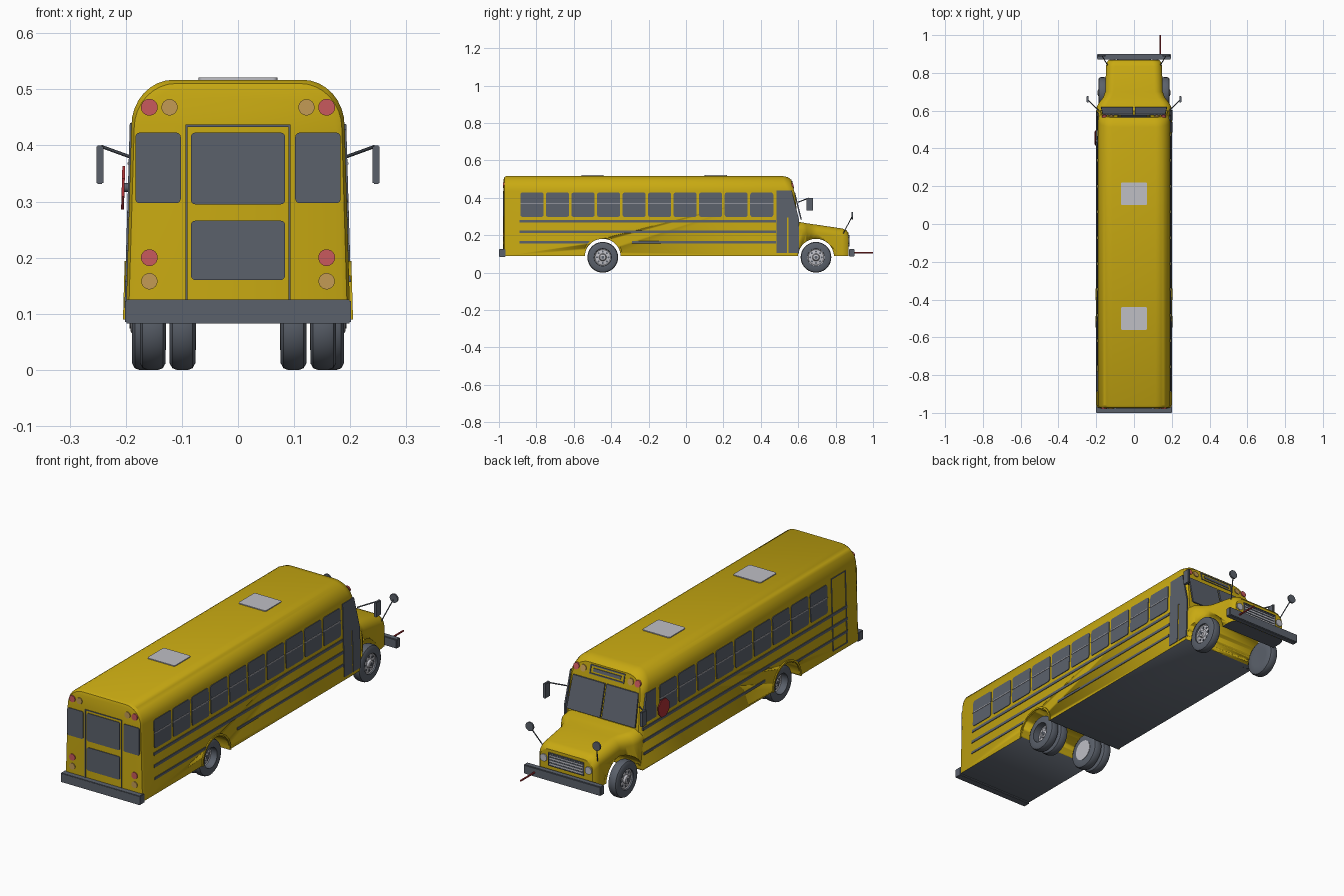
import bpy, bmesh, math
from math import sin, cos, pi
from mathutils import Vector, Matrix

if "Cube" in bpy.data.objects:
    bpy.data.objects.remove(bpy.data.objects["Cube"])


def material(name, r, g, b):
    m = bpy.data.materials.new(name)
    m.use_nodes = True
    m.diffuse_color = (r, g, b, 1)
    m.node_tree.nodes["Principled BSDF"].inputs["Base Color"].default_value = (r, g, b, 1)
    return m


YELLOW = material("bus yellow", .58, .40, .006)
DARK = material("dark grey", .105, .12, .148)
LIGHT = material("light grey", .52, .52, .56)
RED = material("lamp red", .58, .10, .11)
AMBER = material("lamp amber", .55, .33, .09)
SIGN = material("sign red", .42, .03, .035)


def finish(bm, name, mats, angle=35):
    bmesh.ops.recalc_face_normals(bm, faces=bm.faces)
    me = bpy.data.meshes.new(name)
    bm.to_mesh(me)
    bm.free()
    ob = bpy.data.objects.new(name, me)
    bpy.context.collection.objects.link(ob)
    for m in mats:
        me.materials.append(m)
    bpy.ops.object.select_all(action='DESELECT')
    ob.select_set(True)
    bpy.context.view_layer.objects.active = ob
    bpy.ops.object.shade_smooth_by_angle(angle=math.radians(angle))
    return ob


def loft(name, rings, mats):
    """Skin closed rings and cap the ends; the floor gets the second material."""
    bm = bmesh.new()
    rows = [[bm.verts.new(p) for p in r] for r in rings]
    n = len(rows[0])
    for a, b in zip(rows, rows[1:]):
        for i in range(n):
            j = (i + 1) % n
            bm.faces.new((a[i], a[j], b[j], b[i]))
    bm.faces.new(rows[0])
    bm.faces.new(rows[-1])
    bm.normal_update()
    for f in bm.faces:
        if all(v.co.z < .095 for v in f.verts):
            f.material_index = 1
    return finish(bm, name, mats)


def box(name, lo, hi, mat, bevel=0):
    bm = bmesh.new()
    bmesh.ops.create_cube(bm, size=1)
    lo, hi = Vector(lo), Vector(hi)
    for v in bm.verts:
        v.co = (lo + hi) / 2 + v.co * (hi - lo)
    if bevel:
        bmesh.ops.bevel(bm, geom=bm.edges[:], offset=bevel, segments=2, affect='EDGES')
    return finish(bm, name, [mat])


def rod(name, p, q, radius, mat, sides=12):
    p, q = Vector(p), Vector(q)
    m = Matrix.Translation((p + q) / 2) @ (q - p).to_track_quat('Z', 'Y').to_matrix().to_4x4()
    bm = bmesh.new()
    bmesh.ops.create_cone(bm, cap_ends=True, segments=sides, radius1=radius, radius2=radius,
                          depth=(q - p).length, matrix=m)
    return finish(bm, name, [mat])


# 2D outlines and thin plates laid on a surface
def rect(u0, v0, u1, v1, r=0):
    if not r:
        return [(u0, v0), (u1, v0), (u1, v1), (u0, v1)]
    out = []
    for k, (cu, cv) in enumerate([(u1 - r, v1 - r), (u0 + r, v1 - r), (u0 + r, v0 + r), (u1 - r, v0 + r)]):
        out += [(cu + r * cos((k + i / 3) * pi / 2), cv + r * sin((k + i / 3) * pi / 2)) for i in range(4)]
    return out


def disc(u, v, r, n=20):
    return [(u + r * cos((i + .5) * 2 * pi / n), v + r * sin((i + .5) * 2 * pi / n)) for i in range(n)]


def frame(u0, v0, u1, v1, t=.005):
    return [rect(u0, v0, u0 + t, v1), rect(u1 - t, v0, u1, v1), rect(u0, v1 - t, u1, v1), rect(u0, v0, u1, v0 + t)]


def plates(name, outlines, place, mat, top=.003, base=-.004):
    bm = bmesh.new()
    for o in outlines:
        a = [bm.verts.new(place(u, v, base)) for u, v in o]
        b = [bm.verts.new(place(u, v, top)) for u, v in o]
        bm.faces.new(a)
        bm.faces.new(b)
        for i in range(len(o)):
            j = (i + 1) % len(o)
            bm.faces.new((a[i], a[j], b[j], b[i]))
    return finish(bm, name, [mat])


def side_x(z):
    return .2 - (z - .09) * .029


def nose_y(z):
    return .62 - max(0, z - .27) * .25


def on_side(s):
    return lambda y, z, d: (s * (side_x(z) + d), y, z)


def on_rear(u, v, d): return (u, -.975 - d, v)
def on_nose(u, v, d): return (u, nose_y(v) + d, v)
def on_roof(u, v, d): return (u, v, .517 + d)
def on_grille(u, v, d): return (u, .868 + d, v)


# Passenger body
def section(w, w_top, rx, rz, top, floor=.09):
    half = [(w, floor)] + [(w_top - rx + rx * cos(i * pi / 16), top - rz + rz * sin(i * pi / 16)) for i in range(9)]
    return half + [(-x, z) for x, z in reversed(half)]


def body_ring(y_of, d):
    ring = []
    for x, z in section(.2, side_x(.435), .075, .082, .517):
        z -= 1.3 * d * max(0, z - .3) / .217
        ring.append((x - math.copysign(d, x), y_of(z), z))
    return ring


def nose_at(back):
    return lambda z: nose_y(z) - back * (1 + 2 * max(0, (z - .3) / .217))


body = loft("bus_body", [
    body_ring(lambda z: -.975, .014), body_ring(lambda z: -.971, .005), body_ring(lambda z: -.96, 0),
    body_ring(nose_at(.015), 0), body_ring(nose_at(.005), .005), body_ring(nose_at(0), .016)], [YELLOW, DARK])

# Hood narrowing ahead of the cowl
hood_stations = [(.57, .196, .275), (.625, .195, .268), (.645, .183, .264), (.67, .163, .26), (.70, .152, .256),
                 (.835, .148, .236), (.856, .144, .228), (.868, .134, .214)]
hood = loft("hood", [[(x, y, z) for x, z in section(w, w, .045, .045, t)] for y, w, t in hood_stations],
            [YELLOW, DARK])

# Wheel arches cut right through, with thin lips
REAR_Y, FRONT_Y = -.445, .695
for y in (REAR_Y, FRONT_Y):
    cutter = rod("arch_cutter", (-.4, y, .085), (.4, y, .085), .096, YELLOW, 48)
    cutter.hide_render = True
    for ob in (body, hood):
        if ob is hood and y == REAR_Y:
            continue
        bpy.context.view_layer.objects.active = ob
        mod = ob.modifiers.new("arch", 'BOOLEAN')
        mod.operation, mod.object, mod.solver = 'DIFFERENCE', cutter, 'EXACT'
        bpy.ops.object.modifier_apply(modifier=mod.name)
    bpy.data.objects.remove(cutter)
lip = [(REAR_Y + r * cos(i * pi / 20), .09 + r * sin(i * pi / 20))
       for r, order in ((.096, range(21)), (.104, range(20, -1, -1))) for i in order]
for s, n in ((1, "left"), (-1, "right")):
    plates(n + "_arch_lip", [lip], on_side(s), YELLOW, .005)

# Side windows, stripes
PITCH, FIRST = .1365, -.885
for s, n in ((1, "left"), (-1, "right")):
    starts = [FIRST + i * PITCH for i in range(0 if s > 0 else 1, 10)]
    plates(n + "_windows", [rect(y, .298, y + .123, .428, .01) for y in starts], on_side(s), DARK)
    plates(n + "_window_rails", [rect(y, .366, y + .123, .37) for y in starts], on_side(s), LIGHT, .005)
    end = .48 if s > 0 else .59
    plates(n + "_stripes", [rect(-.89, .268, end, .281), rect(-.89, .213, end, .226),
                            rect(-.89, .157, -.515, .168), rect(-.29, .157, end, .168)], on_side(s), DARK)

# Folding entry door, driver window, side emergency door
plates("entry_door", [[(.484, .105), (.541, .105), (.541, .438), (.484, .438)],
                      [(.549, .105), (.603, .105), (.603, .29), (.566, .438), (.549, .438)],
                      rect(.54, .295, .55, .438)], on_side(1), DARK)
plates("driver_window", [[(.495, .298), (.592, .298), (.562, .428), (.495, .428)]], on_side(-1), DARK)
plates("side_exit_outline", frame(-.885, .11, -.78, .44, .004), on_side(-1), DARK)

# Rear end
plates("rear_windows", [rect(-.183, .297, -.102, .423, .008), rect(.102, .297, .183, .423, .008),
                        rect(-.084, .295, .084, .423, .008), rect(-.084, .16, .084, .266, .008)], on_rear, DARK)
plates("rear_door_outline", frame(-.094, .11, .094, .437, .004), on_rear, DARK)
plates("rear_red_lamps", [disc(s * .158, z, .015) for s in (1, -1) for z in (.2, .468)], on_rear, RED, .004)
plates("rear_amber_lamps", [disc(s * x, z, .0145) for s in (1, -1) for x, z in ((.158, .158), (.122, .468))],
       on_rear, AMBER, .004)
box("rear_bumper", (-.201, -1, .083), (.201, -.965, .125), DARK, .002)

# Windshield end
plates("windshield", [[(s * .004, .285), (s * .174, .285), (s * .166, .428), (s * .004, .428)] for s in (1, -1)],
       on_nose, DARK)
plates("route_board", frame(-.088, .45, .088, .49) + [rect(-.07, .463, .07, .477)], on_nose, DARK)
plates("nose_red_lamps", [disc(s * .156, .466, .0145) for s in (1, -1)], on_nose, RED, .004)
plates("nose_amber_lamps", [disc(s * .12, .466, .0145) for s in (1, -1)], on_nose, AMBER, .004)
plates("grille", [rect(-.09, .14, .09, .2, .008)], on_grille, LIGHT, .003)
plates("grille_slats", frame(-.09, .14, .09, .2, .004) + [rect(-.085, z, .085, z + .005) for z in (.152, .165, .178, .189)],
       on_grille, DARK, .005)
plates("headlamps", [disc(s * .114, .17, .017) for s in (1, -1)], on_grille, LIGHT, .005)
box("front_bumper", (-.196, .872, .085), (.196, .9, .127), DARK, .003)

# Roof hatches
plates("roof_hatches", [rect(-.07, y, .07, y + .12, .008) for y in (.1, -.56)], on_roof, LIGHT, .004)

# Stop sign and crossing arm
plates("stop_sign", [disc(.455, .325, .042, 8)], on_side(-1), SIGN, .014, .009)
rod("stop_sign_bracket", (-.19, .44, .325), (-.204, .44, .325), .008, DARK)
rod("crossing_arm", (.14, .895, .105), (.14, 1, .105), .004, SIGN, 8)

# Mirrors
for s, n in ((1, "left"), (-1, "right")):
    rod(n + "_mirror_arm", (s * .185, .6, .377), (s * .243, .655, .398), .003, DARK, 8)
    box(n + "_mirror", (s * .246 - .006, .643, .331), (s * .246 + .006, .678, .4), DARK, .002)
    rod(n + "_hood_mirror_post", (s * .138, .838, .205), (s * .168, .888, .3), .0025, DARK, 8)
    rod(n + "_hood_mirror", (s * .17, .886, .305), (s * .17, .894, .305), .02, DARK, 20)


# Wheels
def lathe(name, profile, centre, s, mat, n=36):
    bm = bmesh.new()
    rows = [[bm.verts.new((centre[0] + s * x, centre[1] + r * cos(i * 2 * pi / n), centre[2] + r * sin(i * 2 * pi / n)))
             for i in range(n)] for r, x in profile]
    for a, b in zip(rows, rows[1:]):
        for i in range(n):
            bm.faces.new((a[i], a[i - 1], b[i - 1], b[i]))
    bm.faces.new(rows[0])
    bm.faces.new(rows[-1])
    return finish(bm, name, [mat])


TYRE = [(.046, -.022), (.07, -.023), (.079, -.018), (.082, -.01), (.082, .01), (.079, .018), (.07, .023), (.046, .022)]


def wheel(name, x, y, s, dish):
    c = (s * x, y, .082)
    bm_profile = TYRE + [(.045, dish - .004)]
    lathe(name + "_tyre", bm_profile, c, s, DARK)
    lathe(name + "_hub", [(.047, dish - .012), (.046, dish + .003), (.041, dish), (.02, dish + .003),
                          (.016, dish + .012), (.012, dish + .014)], c, s, LIGHT)
    holes = [disc(y + .031 * cos(k * pi / 4), .082 + .031 * sin(k * pi / 4), .0055, 10) for k in range(8)]
    plates(name + "_hub_holes", holes + [disc(y, .082, .008)],
           lambda u, v, d: (s * (x + dish + d + (.012 if math.hypot(u - y, v - .082) < .01 else 0)), u, v), DARK, .0035)


for s, n in ((1, "left"), (-1, "right")):
    wheel(n + "_front_wheel", .166, FRONT_Y, s, .012)
    wheel(n + "_rear_outer_wheel", .152, REAR_Y, s, -.012)
    wheel(n + "_rear_inner_wheel", .099, REAR_Y, s, -.012)
